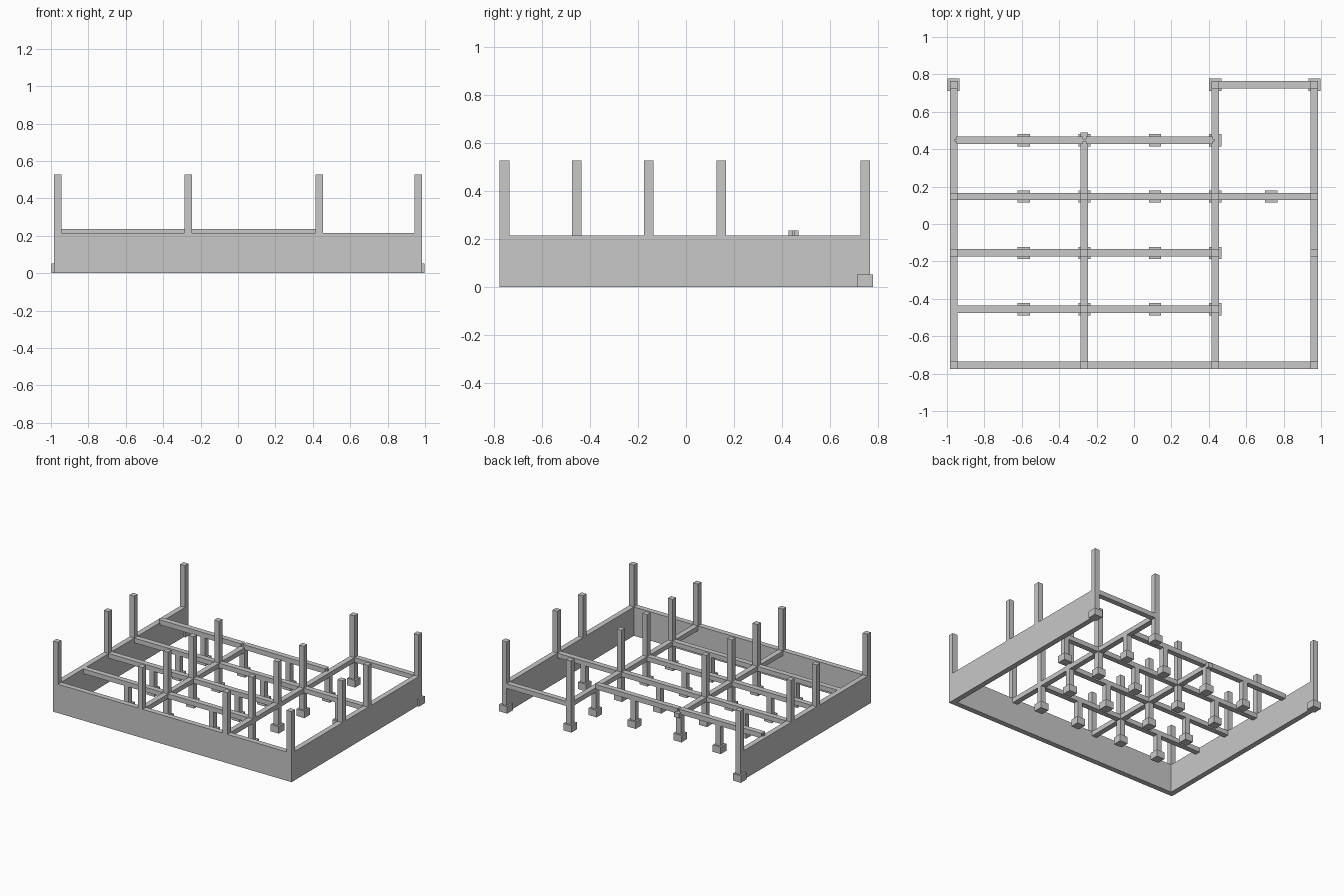
import bpy

cube = bpy.data.objects.get("Cube")
if cube:
    bpy.data.objects.remove(cube, do_unlink=True)

concrete = bpy.data.materials.new("concrete_grey")
concrete.use_nodes = True
GREY = (0.58, 0.58, 0.58, 1)
concrete.diffuse_color = GREY
concrete.node_tree.nodes["Principled BSDF"].inputs["Base Color"].default_value = GREY


def box(name, x0, x1, y0, y1, z0, z1):
    bpy.ops.mesh.primitive_cube_add(
        size=1, location=((x0 + x1) / 2, (y0 + y1) / 2, (z0 + z1) / 2))
    ob = bpy.context.object
    ob.name = name
    ob.scale = (x1 - x0, y1 - y0, z1 - z0)
    ob.data.materials.append(concrete)
    return ob


def column(name, x, y, z0, z1, half=0.02):
    return box(name, x - half, x + half, y - half, y + half, z0, z1)


TOP, LOW, TALL, FOOT = 0.215, 0.18, 0.527, 0.052
ROWS = (-0.455, -0.155, 0.147, 0.447)
FRONT, BACK = -0.755, 0.745
EDGE, MID_R, MID_L = 0.965, -0.265, 0.435

# Perimeter walls
box("front_wall", -0.985, 0.985, -0.775, -0.735, 0, TOP)
for side, s in (("left", 1), ("right", -1)):
    a, b = sorted((s * 0.945, s * 0.985))
    box(side + "_wall", a, b, -0.735, 0.765, 0, TOP)

# Beams along the depth
box("long_beam_right", MID_R - 0.02, MID_R + 0.02, -0.735, 0.49, LOW, TOP)
box("long_beam_left", MID_L - 0.02, MID_L + 0.02, -0.735, 0.765, LOW, TOP)

# Beams across the width
for y, end in zip(ROWS[:3], (0.455, 0.455, 0.945)):
    box("cross_beam", -0.945, end, y - 0.02, y + 0.02, LOW, TOP)
box("back_beam", MID_L + 0.02, 0.945, BACK - 0.02, BACK + 0.02, LOW, TOP)

# Raised rear beam in two spans, with small pins at its ends
for a, b in ((-0.95, MID_R - 0.008), (MID_R + 0.008, 0.42)):
    box("raised_beam", a, b, ROWS[3] - 0.02, ROWS[3] + 0.02, 0.2, 0.237)
    box("beam_pin", a - 0.01, b + 0.01, ROWS[3] - 0.007, ROWS[3] + 0.007, 0.2, 0.237)

# Footings with short posts under the beams
spots = [(x, y) for x in (-0.59, MID_R, 0.112, MID_L) for y in ROWS]
spots += [(0.733, ROWS[2]), (MID_L, BACK), (EDGE, BACK), (-EDGE, BACK)]
for x, y in spots:
    column("footing", x, y, 0, FOOT, 0.033)
    column("short_post", x, y, FOOT, TOP - 0.003)

# Tall columns above the walls and beam crossings
tall = [(x, y) for x in (-EDGE, EDGE) for y in (FRONT, ROWS[1], ROWS[2], BACK)]
tall += [(x, y) for x in (MID_R, MID_L) for y in (FRONT,) + ROWS[:3]]
tall.append((MID_L, BACK))
for x, y in tall:
    column("tall_column", x, y, TOP, TALL)
